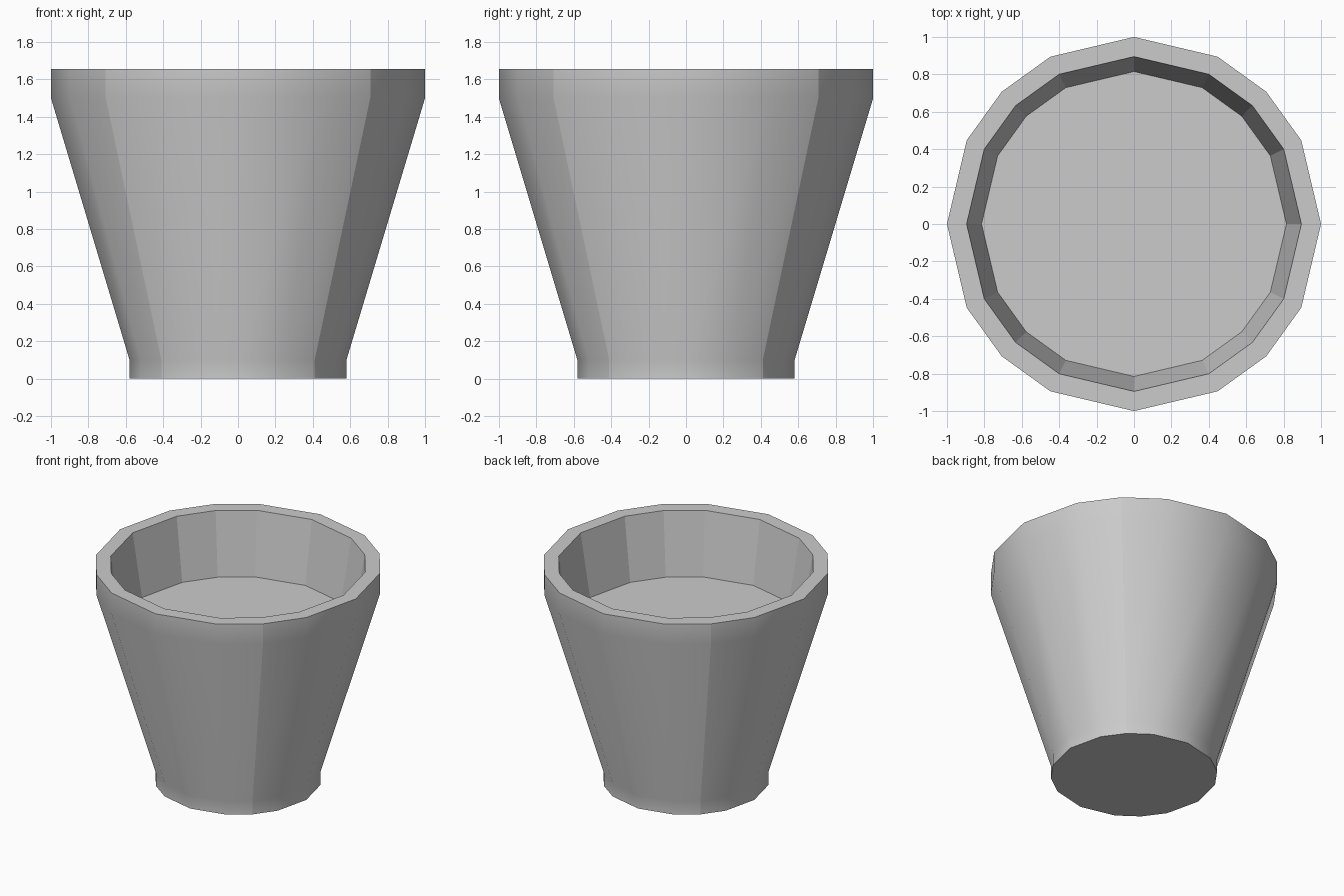
import bpy, bmesh
from math import atan, pi, cos, sin

cube = bpy.data.objects.get("Cube")
if cube:
    bpy.data.objects.remove(cube, do_unlink=True)

# Material
grey = bpy.data.materials.new("plain_grey")
grey.use_nodes = True
COLOUR = (0.6, 0.6, 0.6, 1)
grey.diffuse_color = COLOUR
grey.node_tree.nodes["Principled BSDF"].inputs["Base Color"].default_value = COLOUR

# Twelve uneven steps around the pot: each quadrant has a diagonal corner
STEP = atan(0.5)
ANGLES = [q * pi / 2 + a for q in range(4) for a in (0, STEP, pi / 4, pi / 2 - STEP)]

# Radius and height: foot, flared wall, collar, rim, inner wall down to the soil
PROFILE = [(0.58, 0), (0.58, 0.1), (1, 1.5), (1, 1.655), (0.895, 1.655), (0.815, 1.18)]
OUTER_BANDS = 3

bm = bmesh.new()
rings = [[bm.verts.new((r * cos(a), r * sin(a), z)) for a in ANGLES] for r, z in PROFILE]
n = len(ANGLES)

# Walls: smooth outside, flat on the rim and inside
for band, (low, high) in enumerate(zip(rings, rings[1:])):
    for i in range(n):
        j = (i + 1) % n
        face = bm.faces.new((low[i], low[j], high[j], high[i]))
        face.smooth = band < OUTER_BANDS

# Underside and soil
bm.faces.new(rings[0][::-1])
bm.faces.new(rings[-1])

# Sharp edges: foot, lip and the four diagonal seams
for edge in bm.edges:
    edge.smooth = all(f.smooth for f in edge.link_faces)
for low, high in zip(rings[:OUTER_BANDS], rings[1:]):
    for i in range(2, n, 4):
        bm.edges.get((low[i], high[i])).smooth = False

mesh = bpy.data.meshes.new("flower_pot")
bm.to_mesh(mesh)
bm.free()
mesh.materials.append(grey)
pot = bpy.data.objects.new("flower_pot", mesh)
bpy.context.collection.objects.link(pot)
